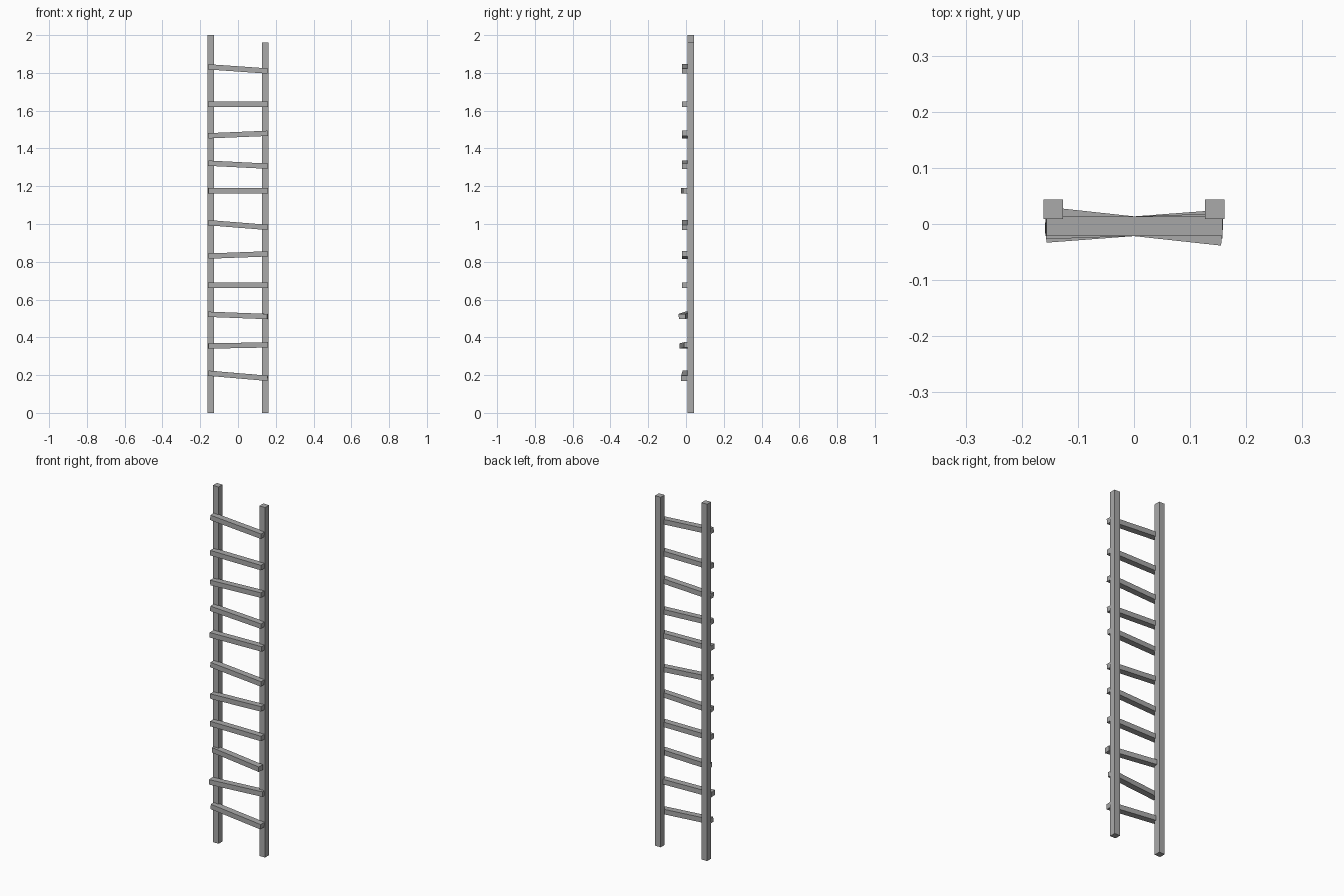
import bpy
import math

old = bpy.data.objects.get("Cube")
if old:
    bpy.data.objects.remove(old, do_unlink=True)

grey = bpy.data.materials.new("plain_grey")
grey.use_nodes = True
GREY = (0.40, 0.40, 0.40, 1)
grey.diffuse_color = GREY
grey.node_tree.nodes["Principled BSDF"].inputs["Base Color"].default_value = GREY


def beam(name, size, centre, rotation=(0, 0, 0)):
    """Box of the given size, turned about its centre."""
    bpy.ops.mesh.primitive_cube_add(size=1, location=centre, rotation=rotation)
    ob = bpy.context.object
    ob.name = name
    ob.scale = size
    ob.data.materials.append(grey)
    return ob


# Upright rails, the left one slightly shorter
THICK = 0.035
for name, x, height in (("right_rail", -0.144, 2.0), ("left_rail", 0.144, 1.962)):
    beam(name, (THICK, THICK, height), (x, 0.026, height / 2))

# Crooked rungs: height at the -x end, height at the +x end, yaw in degrees
LENGTH = 0.315
rungs = [
    (0.210, 0.183, -1.5),
    (0.354, 0.360, 4.3),
    (0.522, 0.510, -6.2),
    (0.676, 0.676, 0),
    (0.830, 0.842, 0),
    (1.007, 0.982, 0),
    (1.176, 1.176, 2),
    (1.322, 1.306, 0),
    (1.467, 1.480, 0),
    (1.634, 1.634, 0),
    (1.832, 1.810, 0),
]
for i, (z0, z1, yaw) in enumerate(rungs, 1):
    tilt = -math.atan2(z1 - z0, LENGTH)
    beam(f"rung_{i}", (LENGTH, THICK, 0.028), (0, -0.004, (z0 + z1) / 2),
         (0, tilt, math.radians(yaw)))
